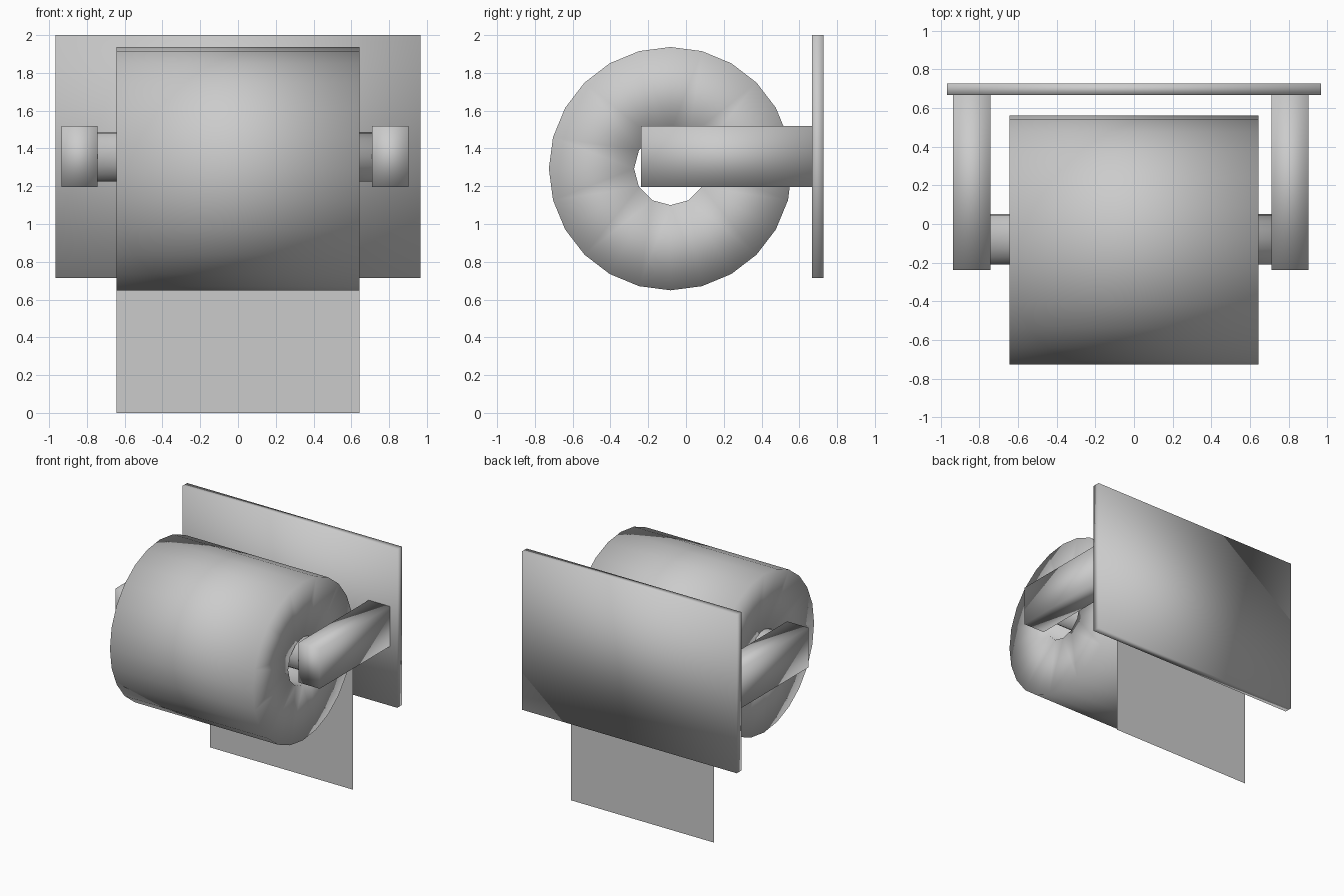
import bpy, bmesh, math

if "Cube" in bpy.data.objects:
    bpy.data.objects.remove(bpy.data.objects["Cube"])


def finish(name, bm):
    bmesh.ops.recalc_face_normals(bm, faces=bm.faces)
    for f in bm.faces:
        f.smooth = True
    mesh = bpy.data.meshes.new(name)
    bm.to_mesh(mesh)
    bm.free()
    obj = bpy.data.objects.new(name, mesh)
    bpy.context.collection.objects.link(obj)
    return obj


def box(name, lo, hi):
    bm = bmesh.new()
    bmesh.ops.create_cube(bm, size=1)
    for v in bm.verts:
        v.co = [(a + b) / 2 + c * (b - a) for a, b, c in zip(lo, hi, v.co)]
    return finish(name, bm)


def ring(bm, x, y, z, r, n):
    # circle of vertices around the x axis
    return [bm.verts.new((x, y + r * math.cos(math.tau * i / n),
                          z + r * math.sin(math.tau * i / n))) for i in range(n)]


def bridge(bm, a, b):
    n = len(a)
    for i in range(n):
        j = (i + 1) % n
        bm.faces.new((a[i], a[j], b[j], b[i]))


LEFT, RIGHT = -0.644, 0.643
ROLL_Y, ROLL_Z, ROLL_R = -0.082, 1.293, 0.644

# Wall plate and the two arms
box("wall_plate", (-0.967, 0.666, 0.713), (0.967, 0.728, 2.0))
for side, x in (("left", -0.935), ("right", 0.71)):
    box(side + "_arm", (x, -0.238, 1.196), (x + 0.192, 0.666, 1.52))

# Spindle between the arms
bm = bmesh.new()
ends = [ring(bm, x, -0.078, 1.357, 0.131, 16) for x in (-0.743, 0.71)]
bridge(bm, *ends)
for e in ends:
    bm.faces.new(e)
finish("spindle", bm)

# Paper roll: 24-sided outside, 12-sided hole, with the loose sheet sharing its back edge
bm = bmesh.new()
outer = [ring(bm, x, ROLL_Y, ROLL_Z, ROLL_R, 24) for x in (LEFT, RIGHT)]
inner = [ring(bm, x, ROLL_Y, ROLL_Z, 0.193, 12) for x in (LEFT, RIGHT)]
bridge(bm, *outer)
bridge(bm, *inner)
for o, h in zip(outer, inner):
    for k in range(12):
        bm.faces.new((o[2 * k], o[2 * k + 1], o[(2 * k + 2) % 24], h[(k + 1) % 12], h[k]))
finish("paper_roll", bm)

# Loose sheet hanging from the back of the roll
bm = bmesh.new()
y = ROLL_Y + ROLL_R
bm.faces.new([bm.verts.new(p) for p in
              ((LEFT, y, 0), (RIGHT, y, 0), (RIGHT, y, ROLL_Z), (LEFT, y, ROLL_Z))])
finish("hanging_sheet", bm)
